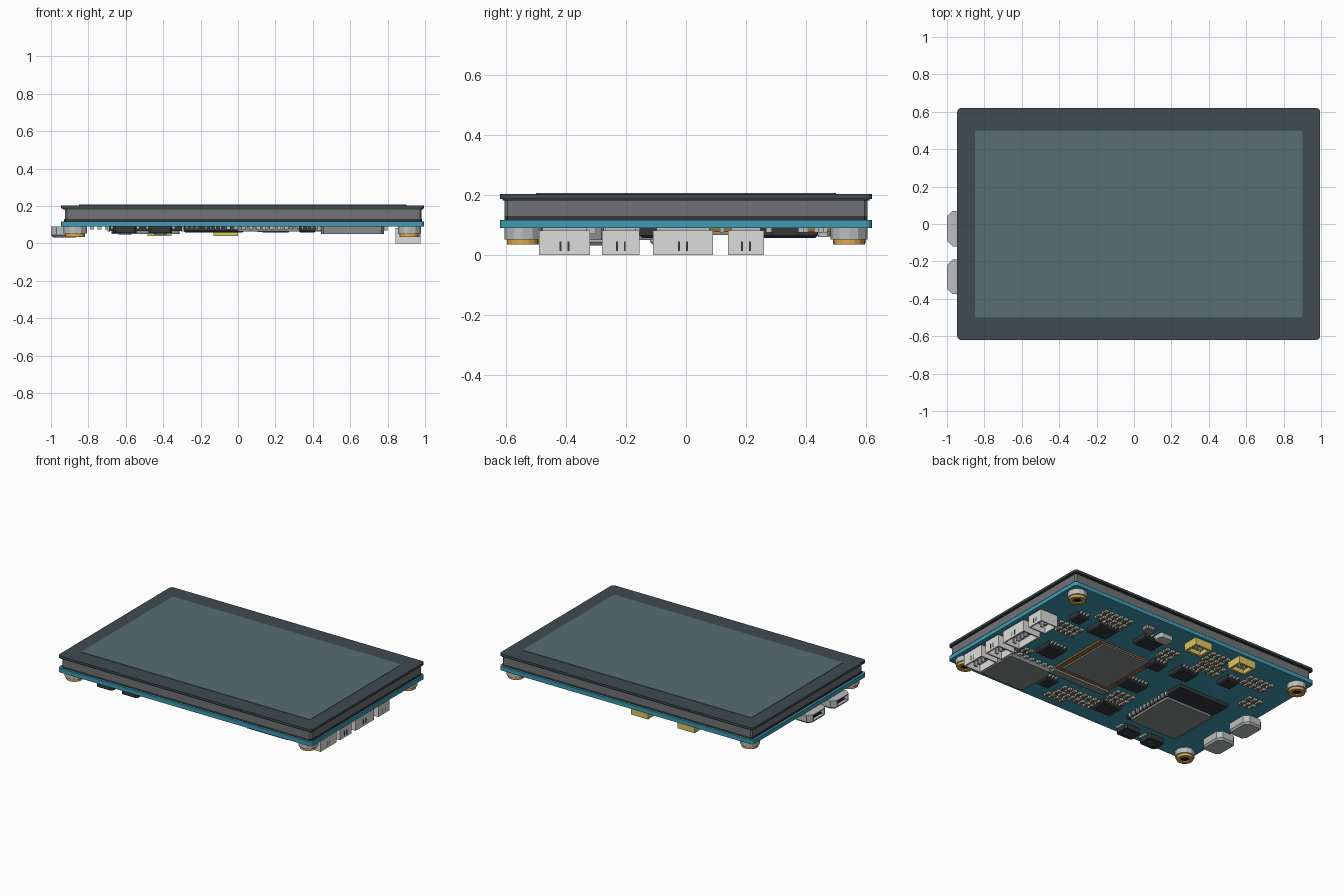
import bpy, bmesh, math
from mathutils import Vector, Matrix

if "Cube" in bpy.data.objects:
    bpy.data.objects.remove(bpy.data.objects["Cube"])

mats = {}
COL = dict(glass=(.05, .07, .08), screen=(.095, .155, .175), frame=(.16, .17, .18), dark=(.035, .04, .043),
           board=(.05, .33, .45), trace=(.07, .4, .5), gold=(.72, .4, .08), yellow=(.7, .58, .12),
           white=(.72, .73, .7), silver=(.5, .52, .52), plate=(.26, .27, .27), flex=(.3, .16, .05),
           black=(.012, .012, .014))


def finish(name, bm, col):
    me = bpy.data.meshes.new(name)
    bm.to_mesh(me)
    bm.free()
    ob = bpy.data.objects.new(name, me)
    bpy.context.collection.objects.link(ob)
    if col not in mats:
        mats[col] = bpy.data.materials.new(col)
        mats[col].diffuse_color = (*COL[col], 1)
    me.materials.append(mats[col])
    return ob


def add_box(bm, x0, x1, y0, y1, z0, z1):
    m = Matrix.Translation(((x0 + x1) / 2, (y0 + y1) / 2, (z0 + z1) / 2)) @ \
        Matrix.Diagonal((x1 - x0, y1 - y0, z1 - z0, 1))
    bmesh.ops.create_cube(bm, size=1, matrix=m)


def box(name, dims, col, corner=0, seg=1, rim=0, pocket=None):
    """Box with optional cut corners, bevelled lower rim and a pocket (direction, wall, depth)."""
    bm = bmesh.new()
    add_box(bm, *dims)
    if corner:
        up = [e for e in bm.edges if abs(e.verts[0].co.z - e.verts[1].co.z) > 1e-5]
        bmesh.ops.bevel(bm, geom=up, offset=corner, segments=seg, profile=.5, affect='EDGES')
    bm.normal_update()
    if rim:
        low = [e for e in bm.edges if all(abs(v.co.z - dims[4]) < 1e-5 for v in e.verts)]
        bmesh.ops.bevel(bm, geom=low, offset=rim, segments=1, affect='EDGES')
        bm.normal_update()
    if pocket:
        d, wall, depth = Vector(pocket[0]), pocket[1], pocket[2]
        f = max((f for f in bm.faces if f.normal.dot(d) > .9), key=lambda f: f.calc_area())
        bmesh.ops.inset_individual(bm, faces=[f], thickness=wall)
        f2 = bmesh.ops.extrude_discrete_faces(bm, faces=[f])['faces'][0]
        bmesh.ops.translate(bm, verts=f2.verts, vec=-d * depth)
    return finish(name, bm, col)


def boxes(name, dims_list, col):
    bm = bmesh.new()
    for d in dims_list:
        add_box(bm, *d)
    return finish(name, bm, col)


def around(cx, cy, sx, sy, z0, z1):
    return (cx - sx / 2, cx + sx / 2, cy - sy / 2, cy + sy / 2, z0, z1)


Z = .09  # underside of the board
DOWN = (0, 0, -1)

# Display stack and circuit board
box("cover_glass", (-.945, .995, -.62, .62, .188, .204), 'glass', .02, 3)
box("screen_area", (-.85, .90, -.50, .50, .2035, .207), 'screen', .006)
box("display_frame", (-.925, .982, -.605, .605, .13, .182), 'frame', .01)
box("display_adhesive", (-.935, .988, -.612, .612, .182, .188), 'dark', .01)
box("display_back", (-.93, .985, -.605, .605, .118, .13), 'dark', .01)
box("circuit_board", (-.945, .995, -.62, .62, Z, .118), 'board', .02, 3)

# Corner standoffs: metal sleeve, gold ring, dark screw hole
for i, (x, y) in enumerate([(x, y) for x in (-.87, .917) for y in (-.543, .543)]):
    for part, r, hole, z0, z1, col, n in (("standoff_sleeve", .062, .03, .053, Z, 'silver', 12),
                                          ("standoff_ring", .053, .028, .035, .054, 'gold', 16)):
        bm = bmesh.new()
        m = Matrix.Translation((x, y, (z0 + z1) / 2))
        bmesh.ops.create_cone(bm, cap_ends=True, segments=n, radius1=r, radius2=r, depth=z1 - z0, matrix=m)
        bm.normal_update()
        f = min(bm.faces, key=lambda f: f.normal.z)
        bmesh.ops.inset_individual(bm, faces=[f], thickness=r - hole)
        g = bmesh.ops.extrude_discrete_faces(bm, faces=[f])['faces'][0]
        bmesh.ops.translate(bm, verts=g.verts, vec=(0, 0, .015))
        finish(f"{part}_{i}", bm, col)
    box(f"standoff_hole_{i}", around(x, y, .05, .05, .042, .055), 'black', .014)

# Cable sockets along the right edge
pins, slots = [], []
for i, (y0, y1) in enumerate([(-.49, -.32), (-.28, -.155), (-.11, .09), (.14, .26)]):
    box(f"cable_socket_{i}", (.842, .975, y0, y1, 0, .082), 'white', pocket=(DOWN, .014, .05))
    pins.append((.86, .96, y0 + .012, y1 - .012, .08, Z))
    n = round((y1 - y0 - .04) / .032)
    c = (y0 + y1) / 2
    for k in range(n):
        y = c + (k - (n - 1) / 2) * .035
        pins.append((.895, .915, y - .005, y + .005, .012, .055))
    slots += [(.97, .9765, c + s - .003, c + s + .003, .014, .045) for s in (-.013, .013)]
boxes("socket_pins", pins, 'silver')
boxes("socket_slots", slots, 'dark')

# Two charging ports on the left edge
for i, (y0, y1) in enumerate([(-.375, -.19), (-.12, .07)]):
    box(f"port_shell_{i}", (-1, -.855, y0, y1, .032, Z), 'silver', .03, 1, .012,
        pocket=((-1, 0, 0), .007, .06))
    box(f"port_tongue_{i}", (-.985, -.93, y0 + .05, y1 - .05, .055, .066), 'black')
    box(f"port_inside_{i}", (-.945, -.935, y0 + .04, y1 - .04, .048, .078), 'black')

# Radio module with metal shield
box("radio_module", (-.69, -.30, -.425, .09, .066, Z), 'dark')
box("radio_shield", (-.675, -.312, -.41, -.05, .05, .068), 'plate', .012, 2)
boxes("radio_pads", [around(x, -.39 + k * .035, .014, .018, .064, Z)
                     for x in (-.692, -.298) for k in range(11)], 'silver')

# Memory card slot
box("card_slot", (.445, .78, -.555, -.27, .05, Z), 'plate', .012)
boxes("card_slot_tabs", [around(.46 + k * .05, -.262, .025, .03, .075, Z) for k in range(7)]
      + [around(x, y, .03, .04, .07, Z) for x in (.44, .785) for y in (-.5, -.32)], 'silver')

# Folded display ribbon and its connector
box("ribbon_cable", (.0, .44, -.25, .19, .078, Z), 'flex')
box("ribbon_stiffener", (.045, .405, -.21, .185, .068, .08), 'plate')
box("ribbon_connector", (.0, .44, -.295, -.245, .064, Z), 'plate')
boxes("ribbon_contacts", [around(.02 + k * .025, -.305, .01, .03, .08, Z) for k in range(17)], 'silver')

# Yellow plugs at the back edge
for i, x in enumerate((-.065, -.42)):
    box(f"yellow_plug_{i}", around(x, .545, .13, .11, .04, Z), 'yellow', pocket=(DOWN, .022, .03))
    boxes(f"yellow_plug_pins_{i}", [around(x + s, .545, .012, .012, .045, .075) for s in (-.02, .02)], 'silver')
    boxes(f"yellow_plug_feet_{i}", [around(x, .48, .1, .03, .078, Z)], 'silver')

# Push buttons at the front edge
for i, x in enumerate((-.415, -.605)):
    box(f"button_body_{i}", around(x, -.548, .125, .1, .055, Z), 'dark', .012)
    box(f"button_cap_{i}", around(x, -.548, .07, .045, .048, .056), 'glass', .012)
    boxes(f"button_legs_{i}", [around(x + s, -.548, .02, .06, .078, Z) for s in (-.068, .068)], 'silver')

# Integrated circuits: centre and size, legs along the two long sides
chips = [(.515, .31, .15, .13), (.725, .33, .09, .09), (.2, .38, .15, .12), (-.22, .22, .14, .12),
         (-.02, .19, .1, .09), (.6, -.09, .14, .13), (-.06, -.09, .17, .1), (-.5, .32, .1, .1),
         (-.12, -.41, .15, .12), (.37, -.40, .09, .1)]
legs = []
for i, (x, y, sx, sy) in enumerate(chips):
    box(f"chip_{i}", around(x, y, sx, sy, .058, Z), 'dark', rim=.008)
    n = int(sx / .026)
    for k in range(n):
        px = x + (k - (n - 1) / 2) * .026
        legs += [around(px, y + s * (sy / 2 + .008), .01, .022, .076, Z) for s in (-1, 1)]
boxes("chip_legs", legs, 'silver')
box("crystal_can", around(.155, .475, .1, .07, .06, Z), 'silver', .015, 3)
box("inductor", around(.3, .5, .07, .06, .065, Z), 'plate', .01)

# Groups of small resistors and capacitors: centre, columns, rows
bodies, caps = [], []
for cx, cy, nx, ny in [(.54, .45, 6, 2), (.69, .17, 5, 2), (-.31, .36, 5, 2), (-.27, .475, 4, 2),
                       (-.66, .40, 5, 2), (.09, -.44, 8, 2), (.2, -.53, 4, 1), (-.12, -.27, 4, 2),
                       (.0, .33, 3, 2), (-.78, .2, 3, 2), (.72, -.2, 3, 1)]:
    for a in range(nx):
        for b in range(ny):
            x, y = cx + (a - (nx - 1) / 2) * .04, cy + (b - (ny - 1) / 2) * .065
            bodies.append(around(x, y, .02, .026, .077, Z))
            caps += [around(x, y + s * .018, .022, .012, .075, Z) for s in (-1, 1)]
boxes("passive_bodies", bodies, 'flex')
boxes("passive_ends", caps, 'silver')

# Copper traces: straight run then a diagonal jog
bm = bmesh.new()
for x0, y0, dx, dy, n in [(.62, .42, -.25, -.1, 3), (-.05, .4, -.2, -.12, 4), (-.3, .25, -.3, -.1, 4),
                          (.3, -.32, -.3, -.08, 4), (-.55, .25, -.2, -.15, 3), (.1, .28, -.18, .08, 3)]:
    for k in range(n):
        o = k * .018
        pts = [(x0, y0 - o), (x0 + dx * .6, y0 - o), (x0 + dx, y0 - o + dy), (x0 + dx, y0 - o + dy * 1.6)]
        for (ax, ay), (bx, by) in zip(pts, pts[1:]):
            w = Vector((by - ay, ax - bx)).normalized() * .002
            vs = [bm.verts.new((px, py, Z - .0008)) for px, py in
                  ((ax + w.x, ay + w.y), (bx + w.x, by + w.y), (bx - w.x, by - w.y), (ax - w.x, ay - w.y))]
            f = bm.faces.new(vs)
            f.normal_update()
            if f.normal.z > 0:
                f.normal_flip()
finish("copper_traces", bm, 'trace')

for m in bpy.data.materials:
    if m.users and not m.is_grease_pencil:
        m.use_nodes = True
        m.node_tree.nodes["Principled BSDF"].inputs["Base Color"].default_value = m.diffuse_color
